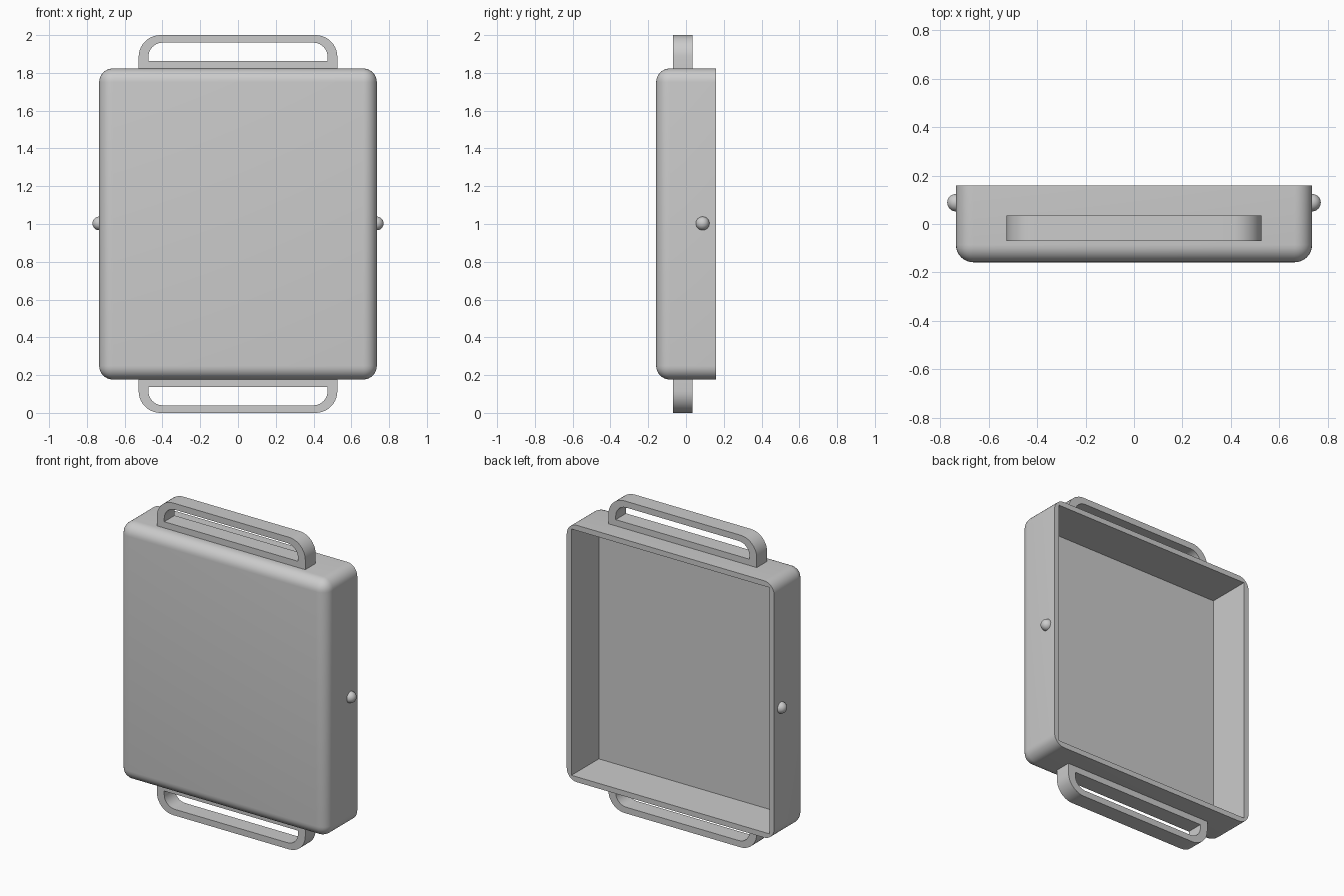
import bpy
import bmesh
from math import cos, sin, pi, radians
from mathutils import Matrix, Vector

cube = bpy.data.objects.get("Cube")
if cube:
    bpy.data.objects.remove(cube, do_unlink=True)

W, D, Z0, Z1 = 0.735, 0.158, 0.177, 1.823   # half width, half depth, bottom, top
WALL, ROUND = 0.034, 0.072

grey = bpy.data.materials.new("plain_grey")
grey.use_nodes = True
colour = (0.6, 0.6, 0.6, 1)
grey.diffuse_color = colour
grey.node_tree.nodes["Principled BSDF"].inputs["Base Color"].default_value = colour


def make_object(name, bm):
    bmesh.ops.recalc_face_normals(bm, faces=bm.faces)
    mesh = bpy.data.meshes.new(name)
    bm.to_mesh(mesh)
    bm.free()
    mesh.materials.append(grey)
    obj = bpy.data.objects.new(name, mesh)
    bpy.context.collection.objects.link(obj)
    return obj


def smooth(obj):
    bpy.ops.object.select_all(action="DESELECT")
    obj.select_set(True)
    bpy.context.view_layer.objects.active = obj
    bpy.ops.object.shade_smooth_by_angle(angle=radians(30))


def box(lo, hi):
    bm = bmesh.new()
    lo, hi = Vector(lo), Vector(hi)
    size = Matrix.Diagonal((*(hi - lo), 1))
    bmesh.ops.create_cube(bm, size=1, matrix=Matrix.Translation((lo + hi) / 2) @ size)
    return bm


# Tray body: every edge rounded except the open back rim
bm = box((-W, -D, Z0), (W, D, Z1))
edges = [e for e in bm.edges if any(v.co.y < 0 for v in e.verts)]
bmesh.ops.bevel(bm, geom=edges, offset=ROUND, segments=8, profile=0.5, affect="EDGES")
body = make_object("tray_body", bm)

# Square-cornered cavity, open at the back
cutter = make_object("cavity_cutter", box((-W + WALL, -D + 0.04, Z0 + WALL),
                                          (W - WALL, D + 0.1, Z1 - WALL)))
cutter.hide_render = True
cut = body.modifiers.new("cavity", "BOOLEAN")
cut.operation, cut.solver, cut.object = "DIFFERENCE", "EXACT", cutter
bpy.context.view_layer.objects.active = body
bpy.ops.object.modifier_apply(modifier=cut.name)
bpy.data.objects.remove(cutter, do_unlink=True)
smooth(body)


def arch(half, low, high, radius, steps=10):
    """Outline with square lower corners and rounded upper corners."""
    points = [(half, low)]
    for side, start in ((1, 0), (-1, pi / 2)):
        for i in range(steps + 1):
            a = start + pi / 2 * i / steps
            points.append((side * (half - radius) + radius * cos(a),
                           high - radius + radius * sin(a)))
    return points + [(-half, low)]


# Loop handles above and below the tray
def handle(name, flip):
    bm = bmesh.new()
    outer = arch(0.526, Z1 - 0.003, 2.0, 0.115)
    inner = arch(0.474, Z1 + 0.04, 1.96, 0.075)
    rings = [[bm.verts.new((x, y, 2 - z if flip else z)) for x, z in loop]
             for loop, y in ((outer, -0.07), (inner, -0.07), (inner, 0.035), (outer, 0.035))]
    for k, ring in enumerate(rings):
        following = rings[(k + 1) % 4]
        for i in range(len(ring)):
            j = (i + 1) % len(ring)
            bm.faces.new((ring[i], ring[j], following[j], following[i]))
    smooth(make_object(name, bm))


handle("top_handle", False)
handle("bottom_handle", True)

# Small domed pivot studs on both sides
for name, side in (("left_stud", 1), ("right_stud", -1)):
    bm = bmesh.new()
    bmesh.ops.create_uvsphere(bm, u_segments=24, v_segments=16, radius=0.036)
    bmesh.ops.delete(bm, geom=[v for v in bm.verts if v.co.z < -0.001], context="VERTS")
    turn = Matrix.Rotation(side * pi / 2, 4, "Y")
    bm.transform(Matrix.Translation((side * W, 0.088, 1.003)) @ turn)
    smooth(make_object(name, bm))
